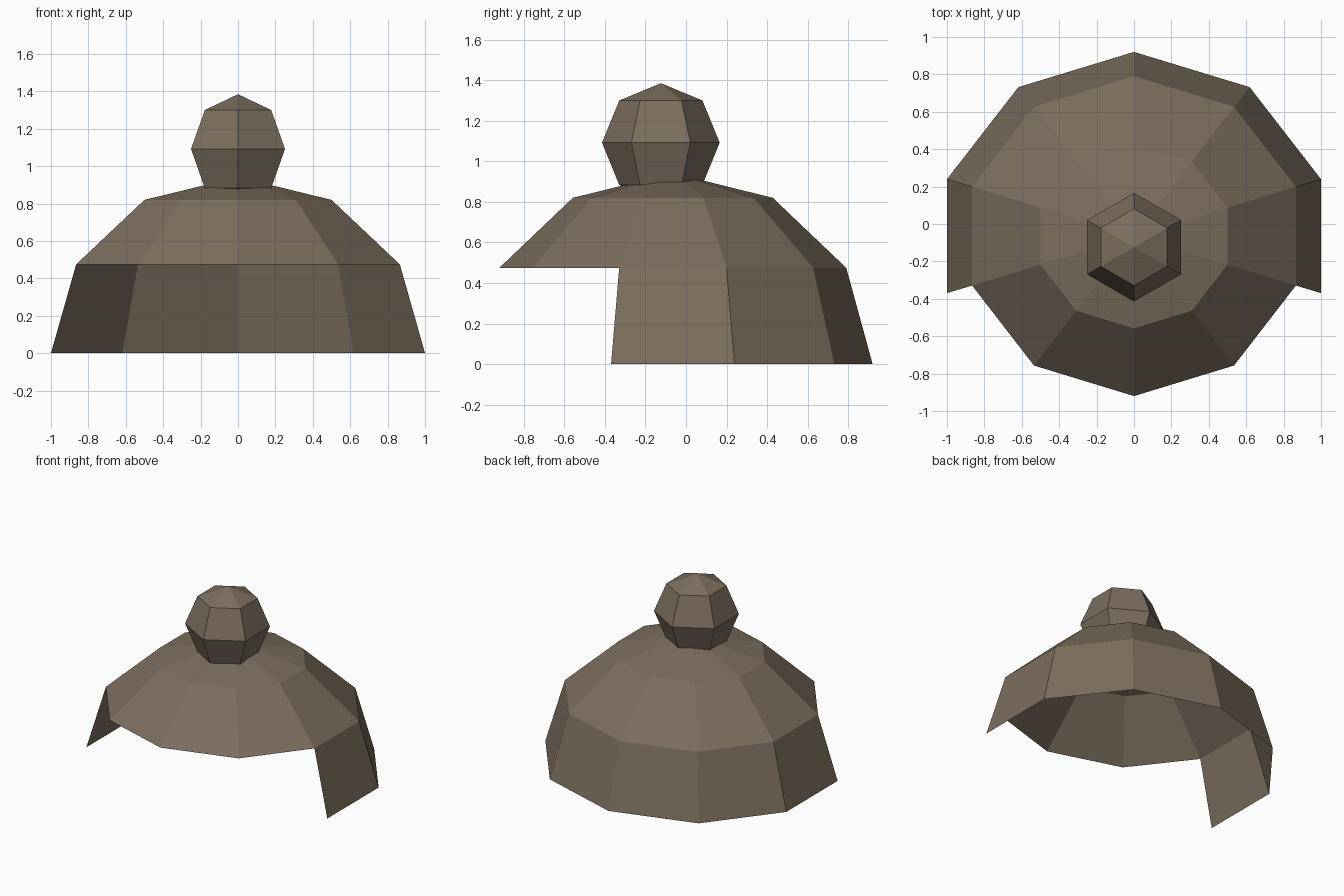
import bpy, bmesh, math

if "Cube" in bpy.data.objects:
    bpy.data.objects.remove(bpy.data.objects["Cube"])

mat = bpy.data.materials.new("brown")
mat.diffuse_color = (0.2, 0.155, 0.11, 1)
mat.use_nodes = True
mat.node_tree.nodes["Principled BSDF"].inputs["Base Color"].default_value = mat.diffuse_color


def ring(bm, sides, rx, ry, cy, z):
    """Ring of vertices, starting at the back (+y)."""
    return [bm.verts.new((rx * math.cos(a), cy + ry * math.sin(a), z))
            for a in (math.pi / 2 + 2 * math.pi * i / sides for i in range(sides))]


def bridge(bm, lower, upper, skip=()):
    n = len(lower)
    for i in range(n):
        if i not in skip:
            j = (i + 1) % n
            bm.faces.new((lower[i], lower[j], upper[j], upper[i]))


def cap(bm, loop, cy, z):
    tip = bm.verts.new((0, cy, z))
    for i, v in enumerate(loop):
        bm.faces.new((v, loop[(i + 1) % len(loop)], tip))


def finish(bm, name):
    bm.verts.ensure_lookup_table()
    for v in [v for v in bm.verts if not v.link_faces]:
        bm.verts.remove(v)
    mesh = bpy.data.meshes.new(name)
    bm.to_mesh(mesh)
    bm.free()
    mesh.materials.append(mat)
    bpy.context.collection.objects.link(bpy.data.objects.new(name, mesh))


# Open ten-sided hair shell; the lowest band leaves the face open at the front
bm = bmesh.new()
cy = -0.065
r0 = ring(bm, 10, 1.0515, 0.985, cy, 0)
r1 = ring(bm, 10, 0.91, 0.855, cy, 0.475)
r2 = ring(bm, 10, 0.526, 0.493, cy, 0.82)
bridge(bm, r0, r1, skip=(3, 4, 5, 6))
bridge(bm, r1, r2)
cap(bm, r2, cy, 0.942)
finish(bm, "hair_shell")

# Six-sided bun on top
bm = bmesh.new()
cy = -0.124
rings = [ring(bm, 6, r, r, cy, z) for r, z in ((0.205, 0.883), (0.29, 1.092), (0.205, 1.3))]
bridge(bm, rings[0], rings[1])
bridge(bm, rings[1], rings[2])
cap(bm, rings[2], cy, 1.385)
cap(bm, rings[0][::-1], cy, 0.8)
finish(bm, "hair_bun")
